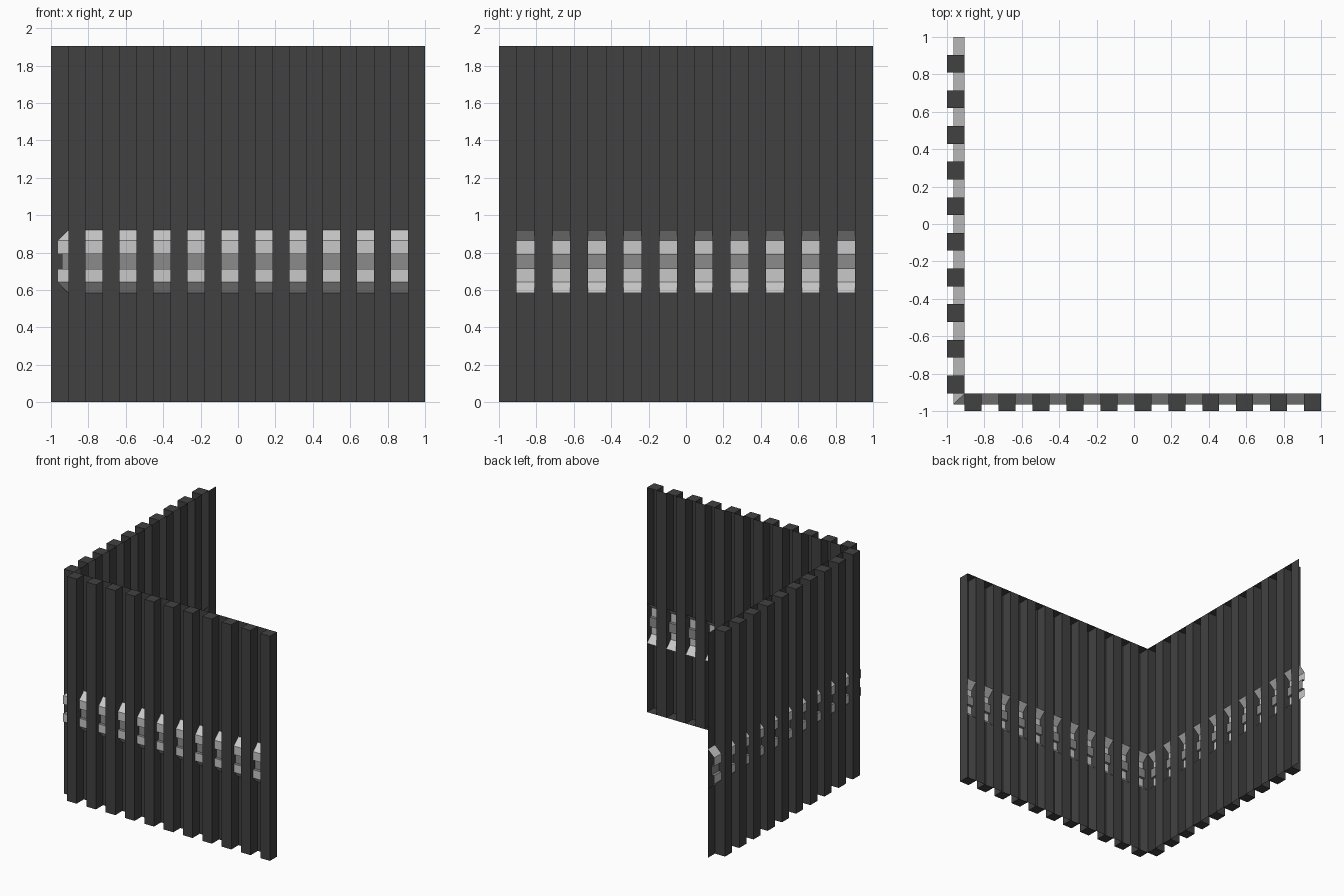
import bpy
import bmesh

if "Cube" in bpy.data.objects:
    bpy.data.objects.remove(bpy.data.objects["Cube"])

INNER = -0.905     # inner plane of both walls
LENGTH = 1.905     # wall length
HEIGHT = 1.905
DEPTH = 0.095      # depth of each corrugation


def material(name, v):
    m = bpy.data.materials.new(name)
    m.diffuse_color = (v, v, v, 1)
    m.use_nodes = True
    m.node_tree.nodes["Principled BSDF"].inputs["Base Color"].default_value = m.diffuse_color
    return m


DARK = material("dark_sheet", 0.053)
LIGHT = material("light_metal", 0.58)
GREY = material("grey_stripe", 0.26)


def front(s, d, z):
    return (INNER + s, INNER - d, z)


def left(s, d, z):
    return (INNER - d, INNER + s, z)


def build(name, quads, place, flip, mats):
    """Make one object from (material index, four (s, d, z) corners)."""
    bm = bmesh.new()
    for mat, corners in quads:
        pts = corners[::-1] if flip else corners
        face = bm.faces.new([bm.verts.new(place(*p)) for p in pts])
        face.material_index = mat
    bmesh.ops.remove_doubles(bm, verts=bm.verts, dist=1e-5)
    mesh = bpy.data.meshes.new(name)
    bm.to_mesh(mesh)
    bm.free()
    for m in mats:
        mesh.materials.append(m)
    obj = bpy.data.objects.new(name, mesh)
    bpy.context.collection.objects.link(obj)


def wall_quads(strips):
    """Corrugated sheet: every other strip is pushed out and capped."""
    w = LENGTH / strips
    path, quads = [], []
    for i in range(0, strips, 2):
        a, b = i * w, (i + 1) * w
        path += [(a, 0), (a, DEPTH), (b, DEPTH), (b, 0)]
        cap = [(a, DEPTH), (a, 0), (b, 0), (b, DEPTH)]
        quads.append((0, [(s, d, 0) for s, d in cap]))
        quads.append((0, [(s, d, HEIGHT) for s, d in cap[::-1]]))
    if strips % 2 == 0:
        path.append((LENGTH, 0))
    for (s0, d0), (s1, d1) in zip(path, path[1:]):
        quads.append((0, [(s0, d0, 0), (s1, d1, 0),
                          (s1, d1, HEIGHT), (s0, d0, HEIGHT)]))
    return quads


def rail_quads():
    """Guard rail profile swept along the wall, mitred at the corner."""
    profile = [(0, 0.583), (0.06, 0.642), (0.06, 0.712), (0.036, 0.712),
               (0.036, 0.792), (0.06, 0.792), (0.06, 0.865), (0, 0.922)]
    quads = []
    for i, ((d0, z0), (d1, z1)) in enumerate(zip(profile, profile[1:])):
        quads.append((1 if 2 <= i <= 4 else 0,
                      [(-d0, d0, z0), (LENGTH, d0, z0),
                       (LENGTH, d1, z1), (-d1, d1, z1)]))
    return quads


# Two walls meeting at a corner, each with a rail running through it
for side, place, flip, strips in (("front", front, False, 21),
                                  ("left", left, True, 20)):
    build(side + "_wall", wall_quads(strips), place, flip, [DARK])
    build(side + "_rail", rail_quads(), place, flip, [LIGHT, GREY])
